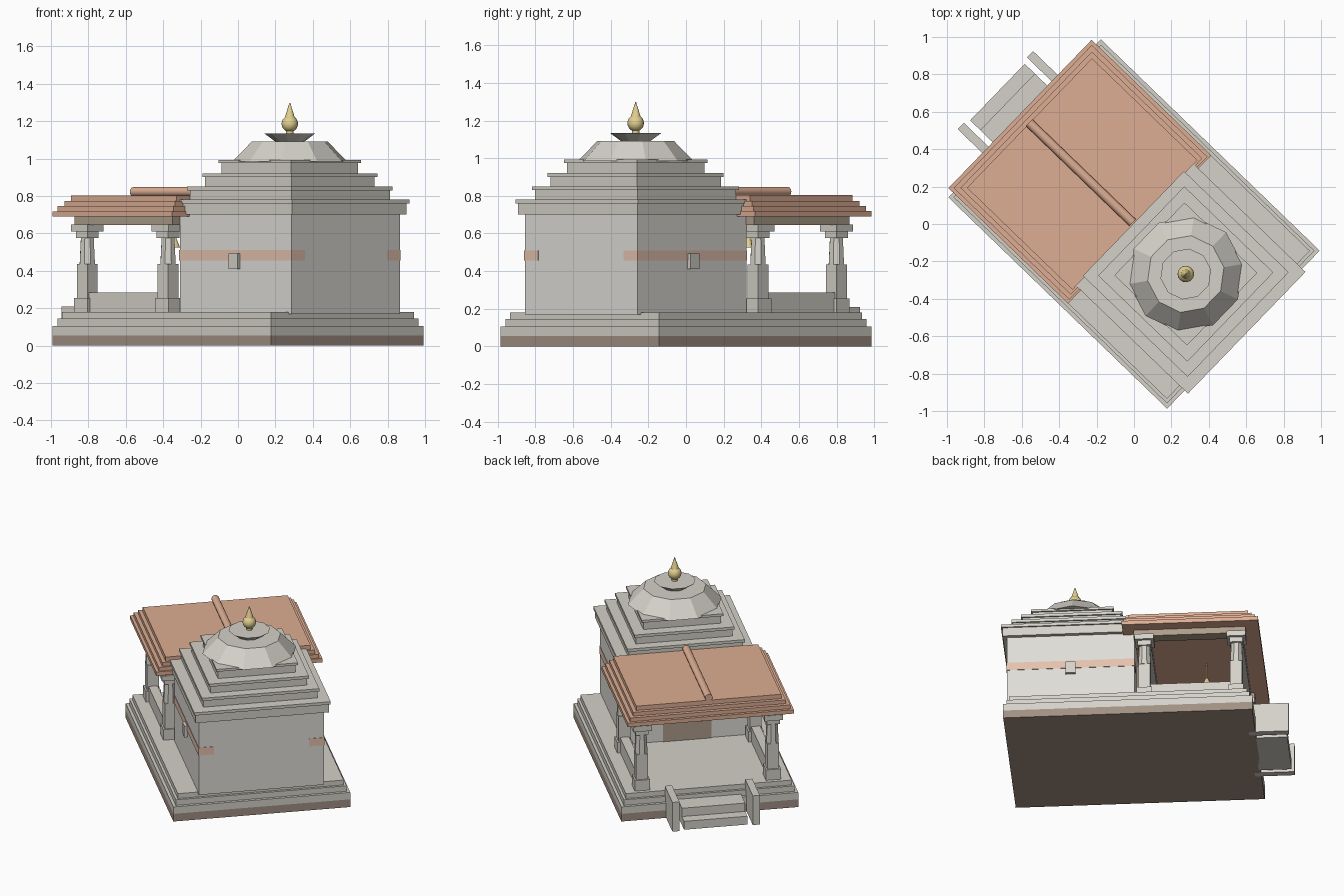
import bpy, bmesh, math
from mathutils import Matrix

if "Cube" in bpy.data.objects:
    bpy.data.objects.remove(bpy.data.objects["Cube"])

ROT = math.radians(-44.0)   # whole building is turned; x = towards shrine, y = across


def material(name, rgb):
    m = bpy.data.materials.new(name)
    m.diffuse_color = (*rgb, 1)
    m.use_nodes = True
    m.node_tree.nodes["Principled BSDF"].inputs["Base Color"].default_value = m.diffuse_color
    return m


STONE = material("stone", (0.66, 0.64, 0.58))
WALL = material("pale_wall", (0.74, 0.72, 0.68))
EARTH = material("earth", (0.36, 0.28, 0.23))
TILE = material("tile", (0.72, 0.42, 0.29))
BAND = material("band", (0.78, 0.54, 0.42))
WOOD = material("wood", (0.42, 0.34, 0.26))
GOLD = material("gold", (0.76, 0.63, 0.28))


def finish(name, bm, mat, smooth=False):
    me = bpy.data.meshes.new(name)
    bmesh.ops.recalc_face_normals(bm, faces=bm.faces)
    if smooth:
        for f in bm.faces:
            f.smooth = len(f.verts) <= 4
    bm.to_mesh(me)
    bm.free()
    me.materials.append(mat)
    ob = bpy.data.objects.new(name, me)
    bpy.context.collection.objects.link(ob)
    ob.rotation_euler.z = ROT
    return ob


def add_box(bm, x, y, z):
    m = Matrix.Translation([(a + b) / 2 for a, b in (x, y, z)]) @ \
        Matrix.Diagonal([b - a for a, b in (x, y, z)] + [1])
    bmesh.ops.create_cube(bm, size=1, matrix=m)


def box(name, x, y, z, mat=STONE):
    bm = bmesh.new()
    add_box(bm, x, y, z)
    return finish(name, bm, mat)


def add_cone(bm, c, z, r1, r2, n, phase=0.0):
    m = Matrix.Translation((c[0], c[1], sum(z) / 2)) @ Matrix.Rotation(phase, 4, 'Z')
    bmesh.ops.create_cone(bm, cap_ends=True, segments=n, radius1=r1, radius2=r2,
                          depth=z[1] - z[0], matrix=m)


def cone(name, c, z, r1, r2, n, mat=STONE, smooth=False):
    bm = bmesh.new()
    add_cone(bm, c, z, r1, r2, n)
    return finish(name, bm, mat, smooth)


# Stepped plinth
for i, (z0, z1, d, mat) in enumerate([(0, .055, 0, EARTH), (.055, .105, 0, STONE),
                                      (.105, .145, .02, STONE), (.145, .18, .037, STONE)]):
    box(f"plinth_step_{i}", (-.813 + d, .813 - d), (-.587 + d, .587 - d), (z0, z1), mat)

# Entrance stair with cheek walls
box("stair_lower", (-1.015, -.80), (-.21, .21), (0, .06))
box("stair_upper", (-.94, -.80), (-.21, .21), (0, .12))
for s, side in ((-1, "right"), (1, "left")):
    box(f"stair_cheek_{side}", (-1.03, -.77), sorted((s * .243, s * .29)), (0, .21))

# Shrine body
CX = .385
H = .416
box("shrine_wall", (CX - H, CX + H), (-H, H), (.17, .71), WALL)
box("doorway", (CX - H - .008, CX - H + .05), (-.16, .16), (.18, .60), WOOD)
for s, side in ((-1, "right"), (1, "left")):
    box(f"wall_band_{side}", (CX - H - .003, CX + H + .003),
        sorted((s * (H + .003), s * (H - .1))), (.455, .51), BAND)
    box(f"wall_niche_{side}", (CX - .033, CX + .033), sorted((s * .4, s * (H + .022))), (.41, .492))

# Stepped shrine roof: each tier is a block with a thin lip
z = .70
for i, (h, lip, z1, z2) in enumerate([(.442, .4525, .76, .78), (.378, .389, .83, .85),
                                      (.32, .331, .90, .92), (.258, .27, .975, .992)]):
    box(f"roof_tier_{i}", (CX - h, CX + h), (-h, h), (z, z1))
    box(f"roof_lip_{i}", (CX - lip, CX + lip), (-lip, lip), (z1, z2))
    z = z2

# Dome, dish and finial
cone("dome", (CX, 0), (.985, 1.09), .31, .207, 10)
cone("dish", (CX, 0), (1.088, 1.133), .075, .137, 10)
bm = bmesh.new()
bmesh.ops.create_uvsphere(bm, u_segments=16, v_segments=10, radius=.044,
                          matrix=Matrix.Translation((CX, 0, 1.186)))
add_cone(bm, (CX, 0), (1.215, 1.298), .028, .002, 16)
add_cone(bm, (CX, 0), (1.128, 1.15), .02, .02, 16)
finish("finial", bm, GOLD, True)

# Porch columns
COLS = (-.70, -.10)
CV = .435
for i, u in enumerate(COLS):
    for s, side in ((-1, "right"), (1, "left")):
        bm = bmesh.new()
        c = (u, s * CV)

        def block(h, za, zb):
            add_box(bm, (c[0] - h, c[0] + h), (c[1] - h, c[1] + h), (za, zb))
        block(.05, .18, .255)
        block(.039, .255, .435)
        add_cone(bm, c, (.435, .575), .044, .037, 8, math.pi / 8)
        block(.043, .575, .61)
        block(.062, .61, .648)
        finish(f"porch_column_{side}_{i}", bm, STONE)

# Porch beams and side benches
for s, side in ((-1, "right"), (1, "left")):
    box(f"porch_beam_{side}", (-.76, -.03), (s * CV - .038, s * CV + .038), (.645, .695), WOOD)
    box(f"porch_bench_{side}", (-.66, -.14), (s * CV - .03, s * CV + .03), (.18, .285))
for i, u in enumerate(COLS):
    box(f"porch_cross_beam_{i}", (u - .036, u + .036), (-.47, .47), (.647, .692), STONE)

# Stepped tiled porch roof
for i, (d, z0, z1) in enumerate([(0, .69, .718), (.02, .718, .745),
                                 (.045, .745, .772), (.07, .772, .803)]):
    box(f"porch_roof_{i}", (-.847 + d, .042 - d * .5), (-.551 + d, .551 - d), (z0, z1), TILE)

# Ridge roll
bm = bmesh.new()
bmesh.ops.create_cone(bm, cap_ends=True, segments=12, radius1=.025, radius2=.025, depth=.77,
                      matrix=Matrix.Translation((-.395, 0, .822)) @ Matrix.Rotation(math.pi / 2, 4, 'Y'))
finish("porch_ridge", bm, TILE, True)

# Hanging bell
cone("bell_chain", (-.475, 0), (.56, .70), .004, .004, 6, GOLD)
cone("bell", (-.475, 0), (.525, .575), .032, .012, 12, GOLD, True)
